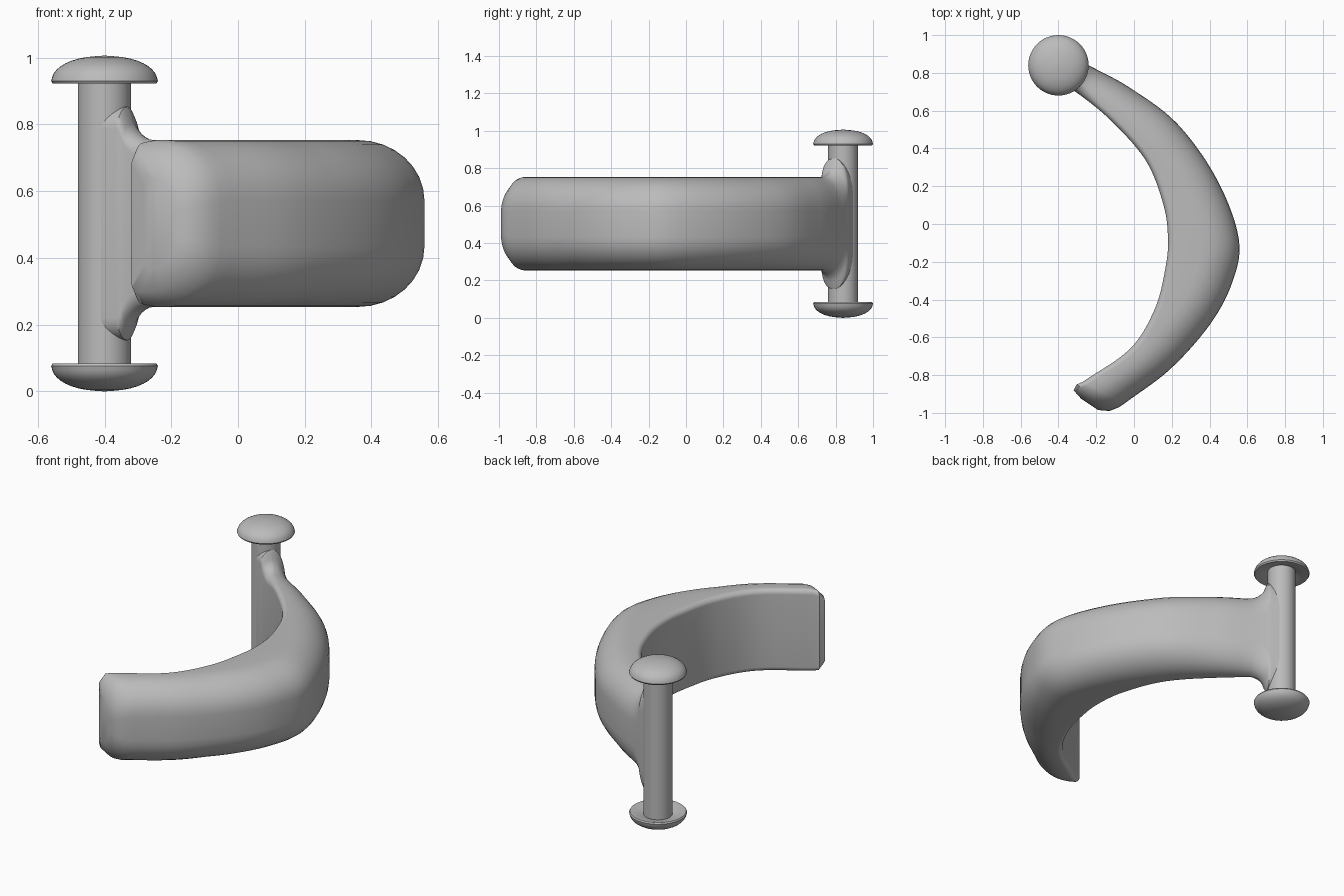
import bpy, bmesh
from math import sin, cos, pi, sqrt, hypot, radians
from mathutils import Vector

cube = bpy.data.objects.get("Cube")
if cube:
    bpy.data.objects.remove(cube)

grey = bpy.data.materials.new("plain grey")
grey.use_nodes = True
GREY = (0.5, 0.5, 0.5, 1)
grey.diffuse_color = GREY
grey.node_tree.nodes["Principled BSDF"].inputs["Base Color"].default_value = GREY

MID = 0.503            # height of the mirror plane
PIN = Vector((-0.4, 0.84))


def finish(name, bm, angle=35):
    bmesh.ops.recalc_face_normals(bm, faces=bm.faces)
    mesh = bpy.data.meshes.new(name)
    bm.to_mesh(mesh)
    bm.free()
    mesh.materials.append(grey)
    obj = bpy.data.objects.new(name, mesh)
    bpy.context.collection.objects.link(obj)
    bpy.ops.object.select_all(action='DESELECT')
    obj.select_set(True)
    bpy.context.view_layer.objects.active = obj
    bpy.ops.object.shade_smooth_by_angle(angle=radians(angle))
    return obj


def loft(bm, rings):
    """Skin closed rings and cap both ends."""
    loops = [[bm.verts.new(p) for p in ring] for ring in rings]
    for a, b in zip(loops, loops[1:]):
        for i in range(len(a)):
            j = (i + 1) % len(a)
            bm.faces.new((a[i], a[j], b[j], b[i]))
    bm.faces.new(loops[0])
    bm.faces.new(loops[-1])


def lathe(name, profile, sides=48):
    """Turn (radius, height) points about the pin axis."""
    bm = bmesh.new()
    loft(bm, [[(PIN.x + r * cos(2 * pi * i / sides),
                PIN.y + r * sin(2 * pi * i / sides), z)
               for i in range(sides)] for r, z in profile])
    return finish(name, bm)


def section(inner, outer, h, steps=8):
    """Upright D section: tight inner corners, broad outer shoulders."""
    span = outer - inner
    th = span.length
    near_pin = max(0, 1 - ((inner + outer) / 2 - PIN).length / 0.3)
    r = min(0.03 + 0.05 * near_pin, 0.45 * th)
    a = min(0.2, 0.75 * th, th - r)
    b = min(0.18, 0.75 * h)
    arc = [pi / 2 * i / steps for i in range(steps + 1)]
    top = [(r - r * cos(t), h - r + r * sin(t)) for t in arc]
    top += [(th - a + a * sin(t), h - b + b * cos(t)) for t in arc]
    full = top + [(s, -z) for s, z in reversed(top)]
    return [(*(inner + span * (s / th)), MID + z) for s, z in full]


def spline(p, t):
    """Catmull-Rom point through four controls."""
    a, b, c, d = p
    return b + 0.5 * t * (c - a + t * (2 * a - 5 * b + 4 * c - d
                                       + t * (3 * (b - c) + d - a)))


# Curved arm: matched inner and outer plan points, pin to free end
pairs = [Vector(v) for v in (
    (-.436, .775, -.364, .905), (-.31, .70, -.24, .84),
    (-.13, .555, -.02, .72), (.06, .34, .23, .53),
    (.155, .105, .44, .235), (.18, -.08, .555, -.08),
    (.165, -.24, .52, -.31), (.11, -.45, .40, -.535),
    (-.02, -.66, .19, -.77), (-.27, -.835, -.05, -.95))]
ends = [2 * pairs[0] - pairs[1]] + pairs + [2 * pairs[-1] - pairs[-2]]
rings = []
for i in range(len(pairs) - 1):
    n = 16 if i < 2 else 7
    for k in range(n):
        v = spline(ends[i:i + 4], k / n)
        inner, outer = v.xy, v.zw
        # Concave flare where the arm meets the pin
        d = ((inner + outer) / 2 - PIN).length
        t = min(1, max(0, (0.19 - d) / 0.1))
        rings.append(section(inner, outer, 0.25 + 0.1 * (1 - sqrt(1 - t * t))))
# Softened free end
tip = [(pairs[-1], .25), ((-.305, -.85, -.08, -.97), .243),
       ((-.32, -.88, -.13, -.99), .205), ((-.28, -.925, -.19, -.985), .14)]
for v, h in tip:
    v = Vector(v)
    rings.append(section(v.xy, v.zw, h))
bm = bmesh.new()
loft(bm, rings)
finish("curved_arm", bm, 40)

# Straight pin
lathe("pin", [(0.08, 0.05), (0.08, 2 * MID - 0.05)])

# Domed caps with a shallow recess facing the arm
cap = [(0.06, 0.95), (0.08, 0.94), (0.145, 0.922), (0.155, 0.922), (0.16, 0.93)]
for i in range(1, 10):
    t = pi / 2 * i / 10
    cap.append((0.158 * cos(t) ** 0.9, 0.932 + 0.073 * sin(t)))
cap.append((0.004, 2 * MID))
lathe("top_cap", cap)
lathe("bottom_cap", [(r, 2 * MID - z) for r, z in cap])
